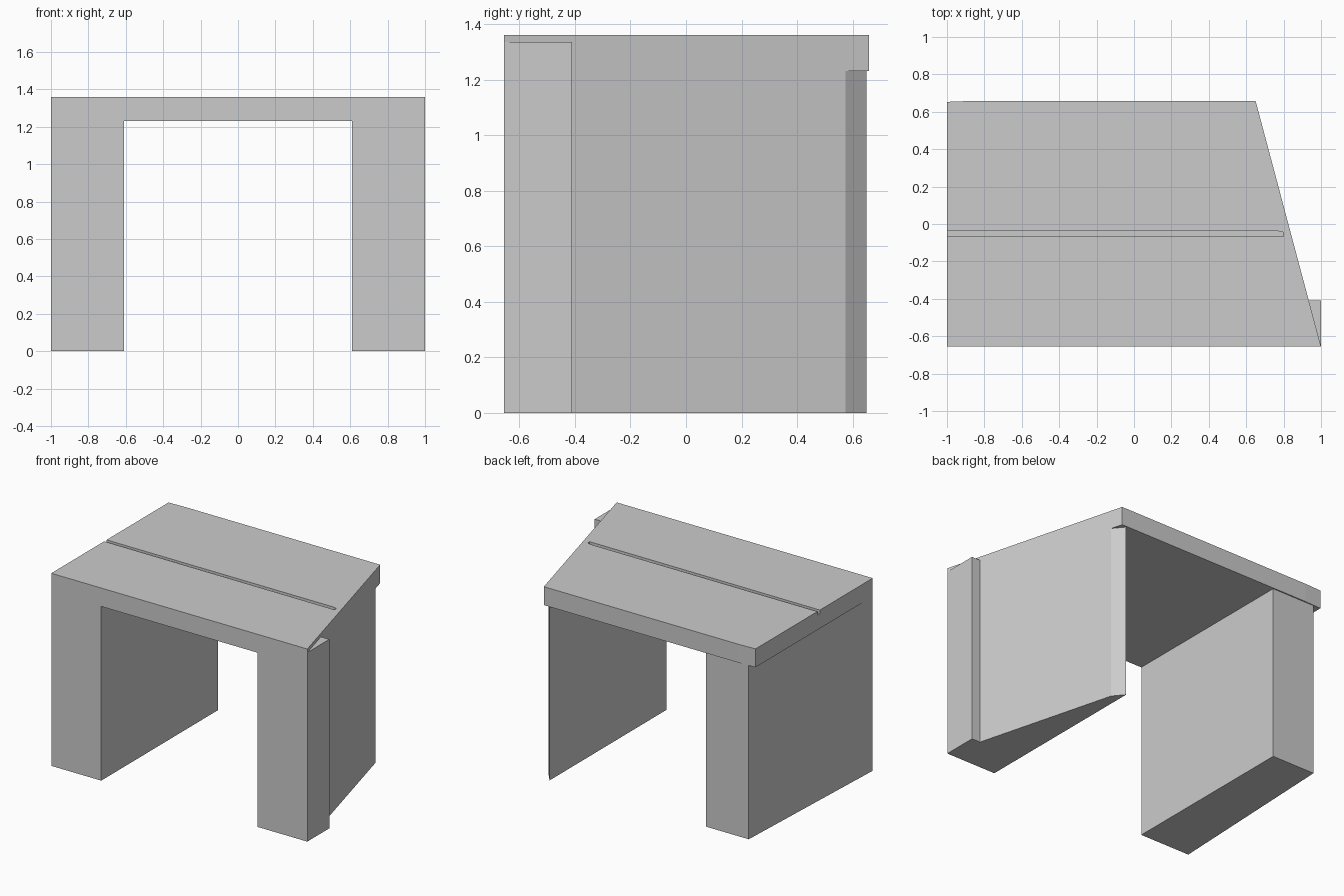
import bpy, bmesh

if "Cube" in bpy.data.objects:
    bpy.data.objects.remove(bpy.data.objects["Cube"])


def prism(name, outline, z0, z1):
    """Extrude a counter-clockwise plan outline (x, y) from z0 to z1."""
    bm = bmesh.new()
    low = [bm.verts.new((x, y, z0)) for x, y in outline]
    high = [bm.verts.new((x, y, z1)) for x, y in outline]
    bm.faces.new(low[::-1])
    bm.faces.new(high)
    n = len(outline)
    for i in range(n):
        j = (i + 1) % n
        bm.faces.new((low[i], low[j], high[j], high[i]))
    mesh = bpy.data.meshes.new(name)
    bm.to_mesh(mesh)
    bm.free()
    obj = bpy.data.objects.new(name, mesh)
    bpy.context.collection.objects.link(obj)
    return obj


FRONT, BACK = -0.655, 0.658
TOP, CEILING = 1.36, 1.23


def slant_x(y):
    """x of the slanted right-hand edge at a given y."""
    return 1.0 - 0.35 * (y - FRONT) / (BACK - FRONT)


# Roof slab with a slanted right side
roof = prism("roof_slab", [(-1, FRONT), (1, FRONT), (0.65, BACK), (-0.87, BACK),
                           (-1, 0.653)], CEILING, TOP)

# Narrow groove across the roof, open at the left edge
cutter = prism("groove_cutter", [(-1.1, -0.065), (0.8, -0.068), (0.8, -0.045),
                                 (0.77, -0.038), (-1.1, -0.038)], TOP - 0.025, TOP + 0.1)
cutter.hide_render = True
cutter.hide_set(True)
groove = roof.modifiers.new("groove", "BOOLEAN")
groove.operation = "DIFFERENCE"
groove.solver = "EXACT"
groove.object = cutter

# Left wall, tapering inward towards the back
prism("left_wall", [(-1, FRONT), (-0.61, FRONT), (-0.61, 0.65), (-0.945, 0.65)], 0, CEILING)

# Right wall, following the slant, with a bevelled back end
prism("right_wall", [(0.61, FRONT), (1, FRONT), (slant_x(0.575), 0.575), (0.61, 0.65)],
      0, CEILING)

# Wedge pilaster at the front right corner
prism("corner_pilaster", [(1, FRONT), (1, -0.41), (slant_x(-0.41), -0.41)], 0, 1.335)
